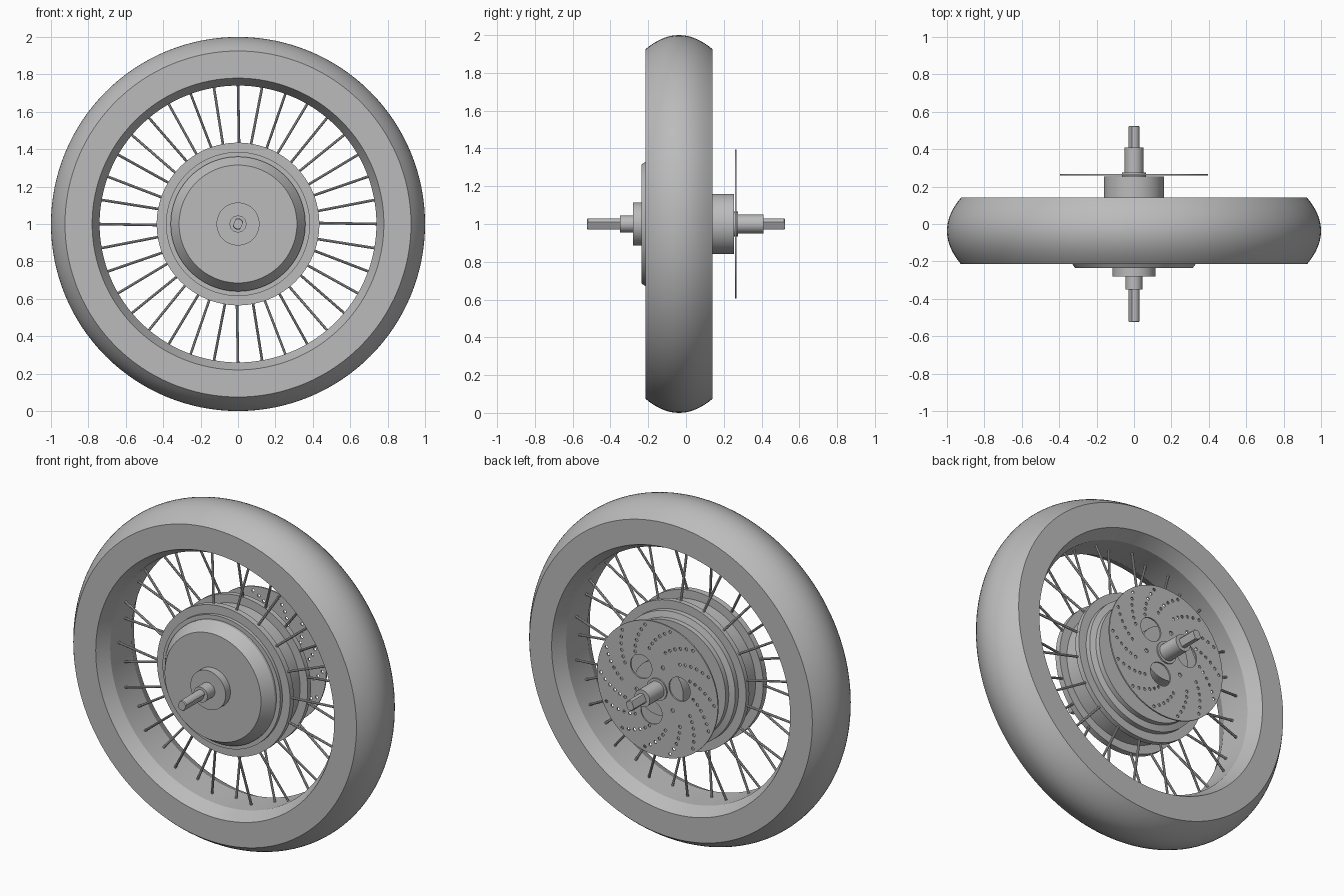
import bpy, bmesh
from math import sin, cos, pi, radians
from mathutils import Matrix, Vector

if "Cube" in bpy.data.objects:
    bpy.data.objects.remove(bpy.data.objects["Cube"])

grey = bpy.data.materials.new("plain grey")
grey.use_nodes = True
colour = (0.5, 0.5, 0.5, 1)
grey.diffuse_color = colour
grey.node_tree.nodes["Principled BSDF"].inputs["Base Color"].default_value = colour

AXIS = Vector((0, 0, 1))  # wheel centre; the axle runs along y
MID = -0.037              # y of the tyre's middle plane


def polar(r, a, y=0):
    return Vector((r * cos(a), y, r * sin(a)))


def finish(name, bm, smooth=True):
    bmesh.ops.recalc_face_normals(bm, faces=bm.faces)
    mesh = bpy.data.meshes.new(name)
    bm.to_mesh(mesh)
    bm.free()
    obj = bpy.data.objects.new(name, mesh)
    obj.location = AXIS
    mesh.materials.append(grey)
    bpy.context.collection.objects.link(obj)
    bpy.ops.object.select_all(action='DESELECT')
    obj.select_set(True)
    bpy.context.view_layer.objects.active = obj
    if smooth:
        bpy.ops.object.shade_smooth_by_angle(angle=radians(25))
    return obj


def lathe(profile, steps, closed=False):
    """Spin (radius, y) points around the axle."""
    bm = bmesh.new()
    verts = [bm.verts.new((r, y, 0)) for r, y in profile]
    edges = [bm.edges.new(p) for p in zip(verts, verts[1:])]
    if closed:
        edges.append(bm.edges.new((verts[-1], verts[0])))
    bmesh.ops.spin(bm, geom=verts + edges, cent=(0, 0, 0), axis=(0, 1, 0),
                   angle=2 * pi, steps=steps, use_merge=True)
    bmesh.ops.remove_doubles(bm, verts=bm.verts, dist=1e-5)
    return bm


# Tyre with crowned tread, flat sidewalls and flared rim well
half = 0.178
tread = [(0.925 + 0.075 * (1 - (i / 8) ** 2), MID + half * i / 8) for i in range(-8, 9)]
well = [(0.78, MID + half), (0.74, MID + 0.1), (0.74, MID - 0.1), (0.78, MID - half)]
finish("tyre_and_rim", lathe(tread + well, 128, closed=True))

# Motor hub: domed cover, two spoke flanges, brake mount
finish("hub", lathe([
    (0, -.235), (.315, -.235), (.36, -.17), (.36, -.155), (.385, -.155),
    (.385, -.135), (.435, -.135), (.435, -.1), (.385, -.1), (.385, .03),
    (.435, .03), (.435, .06), (.385, .06), (.385, .09), (.35, .1),
    (.35, .13), (.16, .13), (.16, .255), (0, .255)], 96))

# Stepped collars on both sides
finish("front_collar", lathe([
    (0, -.23), (.115, -.23), (.115, -.28), (.045, -.28), (.045, -.35), (0, -.35)], 48))
finish("rear_collar", lathe([
    (0, .25), (.065, .25), (.065, .275), (.05, .275), (.05, .41), (0, .41)], 48))

# Axle with two flats
bm = lathe([(0, -.525), (.026, -.525), (.03, -.52), (.03, .52), (.026, .525), (0, .525)], 32)
for v in bm.verts:
    v.co.x = max(-0.022, min(0.022, v.co.x))
bm.transform(Matrix.Rotation(radians(25), 4, 'Y'))
finish("axle", bm)

# Spokes alternate between the two flanges and meet the rim near its middle
bm = bmesh.new()
COUNT = 36
for i in range(COUNT):
    side = 1 if i % 2 else -1
    a = 2 * pi * i / COUNT
    start = polar(0.4, a - side * 0.015, 0.045 if side > 0 else -0.117)
    end = polar(0.75, a, MID + side * 0.02)
    span = end - start
    place = Matrix.Translation((start + end) / 2) @ span.to_track_quat('Z', 'Y').to_matrix().to_4x4()
    bmesh.ops.create_cone(bm, segments=8, radius1=0.007, radius2=0.007,
                          depth=span.length, cap_ends=True, matrix=place)
finish("spokes", bm)

# Brake disc: filled outline with windows, bolt holes and curved rows of vents
curve = bpy.data.curves.new("brake_disc", 'CURVE')
curve.dimensions = '2D'
curve.fill_mode = 'BOTH'
curve.extrude = 0.004


def ring(r, angle, radius, sides):
    centre = polar(r, angle)
    spline = curve.splines.new('POLY')
    spline.points.add(sides - 1)
    for k, point in enumerate(spline.points):
        p = centre + polar(radius, 2 * pi * k / sides)
        point.co = (p.x, p.z, 0, 1)
    spline.use_cyclic_u = True


ring(0, 0, 0.395, 96)
for k in range(3):
    turn = 2 * pi * k / 3
    ring(0.15, radians(45) + turn, 0.07, 32)
    ring(0.14, radians(105) + turn, 0.012, 12)
for k in range(14):
    for j in range(6):
        ring(0.235 + 0.027 * j, 2 * pi * k / 14 + 0.09 * j, 0.009, 10)

disc = bpy.data.objects.new("brake_disc", curve)
bpy.context.collection.objects.link(disc)
disc.location = AXIS + Vector((0, 0.263, 0))
disc.rotation_euler = (pi / 2, 0, 0)
curve.materials.append(grey)
bpy.ops.object.select_all(action='DESELECT')
disc.select_set(True)
bpy.context.view_layer.objects.active = disc
bpy.ops.object.convert(target='MESH')
bpy.context.object.name = "brake_disc"
